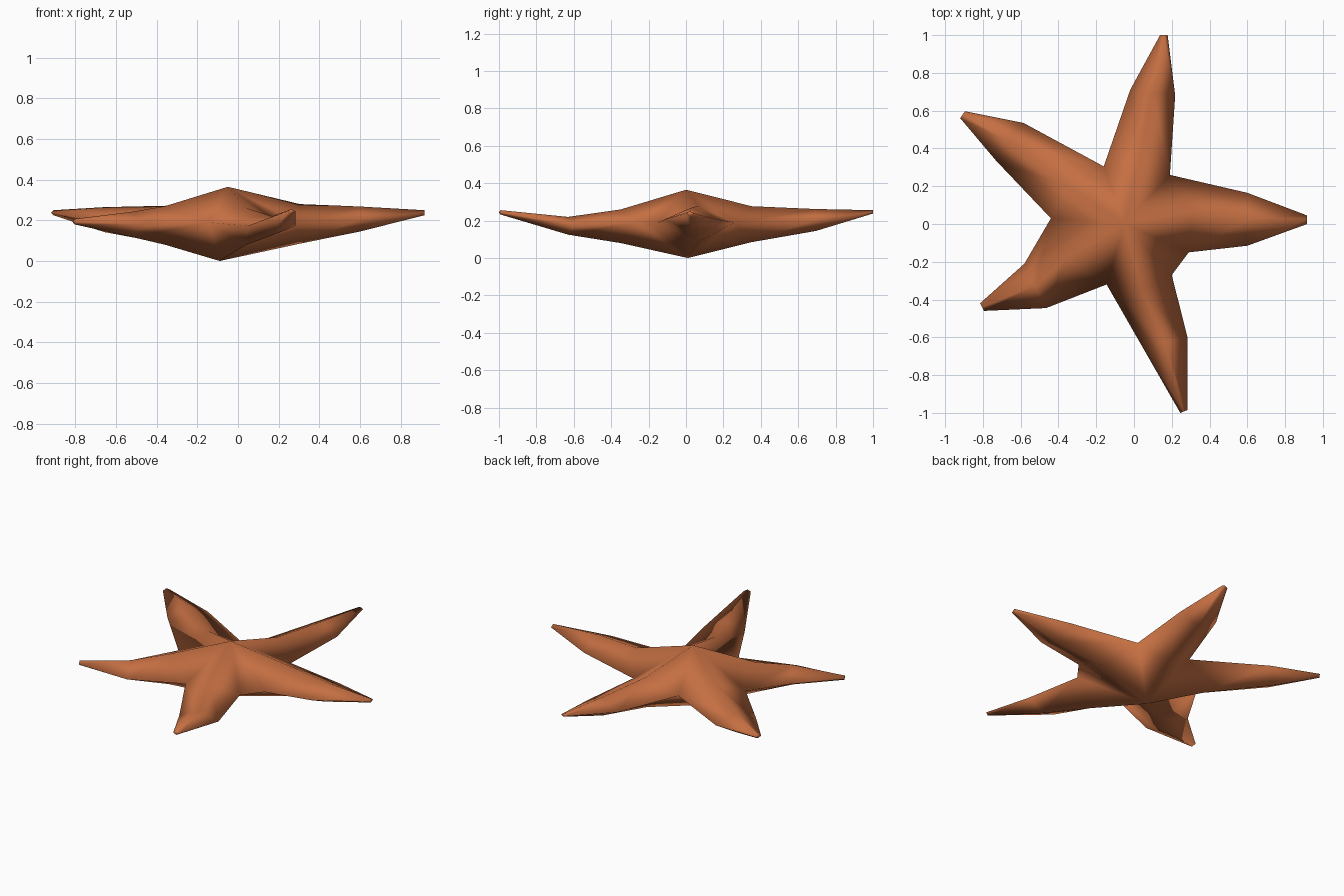
import bpy, bmesh, math
from mathutils import Vector

if "Cube" in bpy.data.objects:
    bpy.data.objects.remove(bpy.data.objects["Cube"])

TOP, BOTTOM = Vector((-0.05, 0, 0.365)), Vector((-0.09, 0.01, 0.0))
SIDES = 4

# Each arm: three sections (base, shoulder, tip), each section is
# right xy, left xy, ridge top z, underside z
ARMS = [
    [((.29, -.15), (.19, .26), .280, .085), ((.60, -.115), (.60, .165), .268, .145), ((.917, .0), (.917, .045), .250, .225)],
    [((.19, .26), (-.16, .305), .277, .085), ((.218, .68), (-.02, .71), .262, .145), ((.178, 1.), (.138, 1.), .256, .238)],
    [((-.16, .305), (-.44, .03), .272, .085), ((-.585, .535), (-.73, .335), .265, .142), ((-.895, .597), (-.92, .56), .250, .225)],
    [((-.44, .03), (-.145, -.32), .270, .080), ((-.58, -.21), (-.465, -.445), .242, .118), ((-.815, -.42), (-.795, -.46), .207, .180)],
    [((-.145, -.32), (.20, -.27), .260, .080), ((.05, -.66), (.283, -.60), .220, .125), ((.245, -1.), (.283, -.985), .256, .233)],
]
VALLEY_Z = 0.19

bm = bmesh.new()


def section(arm, i):
    """Diamond ring through right side, ridge, left side and underside."""
    r, l, zt, zb = arm[i]
    zs = VALLEY_Z if i == 0 else (zt + zb) / 2
    right, left = Vector((*r, zs)), Vector((*l, zs))
    mid = (right + left) / 2
    push = Vector((0, 0, 0))
    if i == 0:  # the ridge of the base section sits further out along the arm
        out = (mid - TOP).to_2d().normalized()
        push = Vector((*(out * max(0, 0.36 - (mid - TOP).to_2d().length)), 0))
    ring = []
    for k in range(SIDES):
        a = 2 * math.pi * k / SIDES
        c, s = math.cos(a), math.sin(a)
        peak = Vector((0, 0, (zt - zs) if s > 0 else (zs - zb)))
        ring.append(bm.verts.new(mid + (right - left) / 2 * c + peak * s + push * abs(s)))
    return ring


top, bottom = bm.verts.new(TOP), bm.verts.new(BOTTOM)
bases = []
for arm in ARMS:
    rings = [section(arm, i) for i in range(3)]
    bases.append(rings[0])
    # arm skin
    for a, b in zip(rings, rings[1:]):
        for k in range(SIDES):
            n = (k + 1) % SIDES
            bm.faces.new((a[k], a[n], b[n], b[k]))
    bm.faces.new(rings[2])
    # body disc fans up to the centre peak and down to the centre underside
    for k in range(SIDES):
        hub = top if k < SIDES // 2 else bottom
        bm.faces.new((rings[0][k], rings[0][(k + 1) % SIDES], hub))

# wide valley between the front arm and the right arm
va, vb = bases[4][SIDES // 2], bases[0][0]
bm.faces.new((va, vb, top))
bm.faces.new((va, vb, bottom))

bmesh.ops.remove_doubles(bm, verts=bm.verts, dist=0.001)
bmesh.ops.recalc_face_normals(bm, faces=bm.faces)
for f in bm.faces:
    f.smooth = True

mesh = bpy.data.meshes.new("starfish_body")
bm.to_mesh(mesh)
bm.free()
body = bpy.data.objects.new("starfish_body", mesh)
bpy.context.collection.objects.link(body)

mat = bpy.data.materials.new("terracotta_orange")
mat.diffuse_color = (0.56, 0.16, 0.055, 1)
mat.use_nodes = True
mat.node_tree.nodes["Principled BSDF"].inputs["Base Color"].default_value = mat.diffuse_color
mesh.materials.append(mat)
